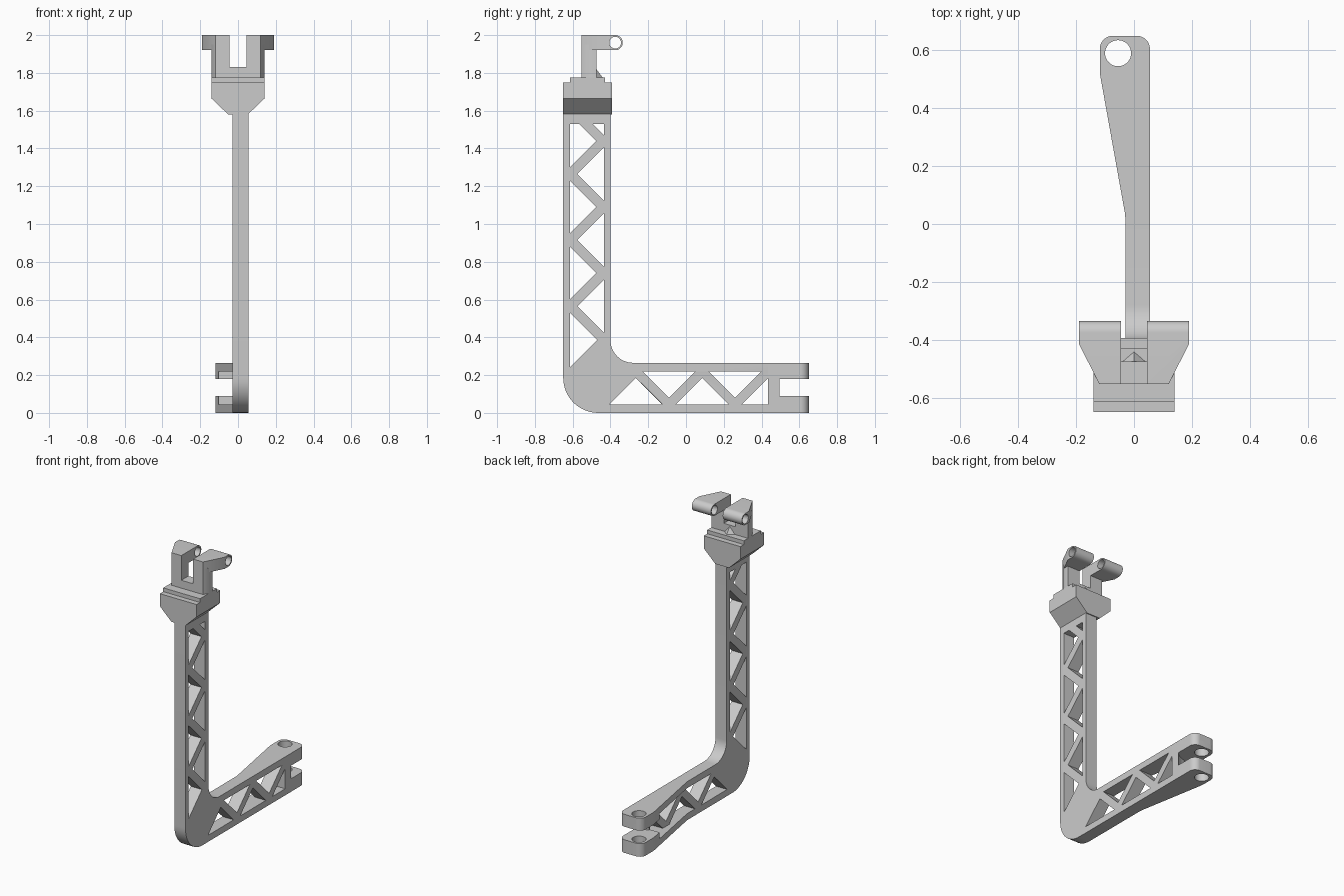
import bpy, bmesh, math
from mathutils import Vector

if "Cube" in bpy.data.objects:
    bpy.data.objects.remove(bpy.data.objects["Cube"], do_unlink=True)

grey = bpy.data.materials.new("plain grey")
grey.use_nodes = True
COLOUR = (0.6, 0.6, 0.6, 1)
grey.diffuse_color = COLOUR
grey.node_tree.nodes["Principled BSDF"].inputs["Base Color"].default_value = COLOUR


def outline(corners, steps=12):
    """Expand (a, b, radius) corners into a polygon with rounded corners."""
    pts, n = [], len(corners)
    for i, c in enumerate(corners):
        p = Vector((c[0], c[1], 0))
        r = c[2] if len(c) > 2 else 0
        if not r:
            pts.append(p)
            continue
        a, b = (Vector((*corners[j % n][:2], 0)) for j in (i - 1, i + 1))
        d, e = (a - p).normalized(), (b - p).normalized()
        half = d.angle(e) / 2
        centre = p + (d + e).normalized() * r / math.sin(half)
        reach = r / math.tan(half)
        v, w = (p + d * reach - centre).normalized(), (p + e * reach - centre).normalized()
        pts += [centre + v.slerp(w, k / steps).normalized() * r for k in range(steps + 1)]
    return pts


def circle(a, b, r, n=40):
    return [(a + r * math.cos(2 * math.pi * k / n), b + r * math.sin(2 * math.pi * k / n)) for k in range(n)]


def prisms(name, axis, shapes, lo, hi):
    """Extrude polygons along an axis, all in one object."""
    bm = bmesh.new()

    def place(p, h):
        return {"x": (h, p[0], p[1]), "y": (p[0], h, p[1]), "z": (p[0], p[1], h)}[axis]

    for shape in shapes:
        bottom = [bm.verts.new(place(p, lo)) for p in shape]
        top = [bm.verts.new(place(p, hi)) for p in shape]
        bm.faces.new(bottom)
        bm.faces.new(top)
        for i in range(len(shape)):
            j = (i + 1) % len(shape)
            bm.faces.new((bottom[i], bottom[j], top[j], top[i]))
    bmesh.ops.recalc_face_normals(bm, faces=bm.faces)
    mesh = bpy.data.meshes.new(name)
    bm.to_mesh(mesh)
    bm.free()
    mesh.materials.append(grey)
    ob = bpy.data.objects.new(name, mesh)
    bpy.context.collection.objects.link(ob)
    return ob


def apply_mods(ob):
    bpy.context.view_layer.update()
    deps = bpy.context.evaluated_depsgraph_get()
    mesh = bpy.data.meshes.new_from_object(ob.evaluated_get(deps))
    ob.modifiers.clear()
    ob.data = mesh


def combine(ob, other, operation):
    mod = ob.modifiers.new(operation, "BOOLEAN")
    mod.operation, mod.object, mod.solver = operation, other, "EXACT"
    apply_mods(ob)
    bpy.data.objects.remove(other, do_unlink=True)


def box(name, x0, x1, y0, y1, z0, z1):
    return prisms(name, "z", [[(x0, y0), (x1, y0), (x1, y1), (x0, y1)]], z0, z1)


# L-shaped frame
X0, X1, H = -0.03, 0.055, 0.265
frame = prisms("truss_frame", "x", [outline([
    (-0.65, 0, 0.185), (0.5, 0), (0.5, H), (-0.40, H, 0.12), (-0.40, 1.6), (-0.65, 1.6)])], X0, X1)

# Triangular windows of the upright
INNER, OUTER, APEX = -0.435, -0.615, 0.14
windows = []
for k in range(3):
    z = 1.265 - 0.35 * k
    windows.append([(INNER, z + APEX), (INNER, z - APEX), (INNER - APEX, z)])
    if k < 2:
        z -= 0.175
        windows.append([(OUTER, z + APEX), (OUTER, z - APEX), (OUTER + APEX, z)])
windows += [[(OUTER, 0.53), (OUTER, 0.24), (OUTER + 0.145, 0.385)],
            [(OUTER, 1.53), (OUTER, 1.3), (OUTER + APEX, 1.44), (-0.565, 1.53)],
            [(-0.495, 1.53), (INNER, 1.53), (INNER, 1.47)]]

# Triangular windows of the foot
LOW, HIGH = 0.045, 0.22
for k in range(2):
    y = -0.265 + 0.35 * k
    windows.append([(y - APEX, LOW), (y + APEX, LOW), (y, LOW + APEX)])
    y += 0.175
    windows.append([(y - APEX, HIGH), (y + APEX, HIGH), (y, HIGH - APEX)])
windows.append([(0.295, LOW), (0.435, LOW), (0.435, LOW + APEX)])
combine(frame, prisms("window_cutter", "x", windows, -0.2, 0.2), "DIFFERENCE")

# Flared chords and thicker lugs at the foot's end
flare = outline([(X1, 0), (X1, 0.65, 0.045), (-0.118, 0.65, 0.045), (-0.118, 0.52, 0.15), (X0, 0.03, 0.15), (X0, 0)])
for level, z0, z1, lug0, lug1 in (("lower", 0, LOW, 0, 0.09), ("upper", HIGH, H, 0.18, H)):
    combine(frame, prisms(level + "_chord", "z", [flare], z0, z1), "UNION")
    lug = prisms(level + "_lug", "z", [flare], lug0, lug1)
    combine(lug, box("lug_limit", -0.3, 0.3, 0.435, 0.8, -0.1, 0.4), "INTERSECT")
    combine(frame, lug, "UNION")

# Pivot hole and round clearance between the lugs
combine(frame, prisms("clearance_cutter", "z", [circle(-0.055, 0.59, 0.145, 64)], 0.09, 0.18), "DIFFERENCE")
combine(frame, prisms("pin_cutter", "z", [circle(-0.055, 0.59, 0.045)], -0.1, 0.4), "DIFFERENCE")

# Head block with sloped underside, and the step on it
head = prisms("head_block", "y", [[
    (-0.052, 1.58), (0.052, 1.58), (0.14, 1.664), (0.14, 1.75), (-0.14, 1.75), (-0.14, 1.664)]], -0.65, -0.393)
step = box("head_step", -0.14, 0.14, -0.613, -0.43, 1.74, 1.776)

# Fork: bridge, two posts and two arms with a pin eye
bridge = box("fork_bridge", -0.05, 0.05, -0.552, -0.475, 1.77, 1.83)
post = prisms("fork_posts", "z", [[
    (0.045, -0.552), (0.12, -0.552), (0.14, -0.515), (0.14, -0.475), (0.045, -0.475)]], 1.77, 1.95)
arm = prisms("fork_arms", "z", [[
    (0.045, -0.552), (0.12, -0.552), (0.19, -0.415), (0.19, -0.33), (0.045, -0.33)]], 1.9, 2.1)
side = outline([(-0.6, 1.92), (-0.335, 1.92, 0.0399), (-0.335, 2, 0.0399), (-0.6, 2)])
combine(arm, prisms("arm_side", "x", [side], 0, 0.3), "INTERSECT")
combine(arm, prisms("eye_cutter", "x", [circle(-0.375, 1.96, 0.031)], -0.1, 0.4), "DIFFERENCE")
for ob in (post, arm):
    ob.modifiers.new("mirror", "MIRROR")
    apply_mods(ob)

# Small gusset behind the fork: a pyramid leaning on the bridge
gusset = prisms("fork_gusset", "z", [[(-0.045, -0.476), (0.045, -0.476), (0, -0.437)]], 1.77, 1.82)
bm = bmesh.new()
bm.from_mesh(gusset.data)
bmesh.ops.pointmerge(bm, verts=[v for v in bm.verts if v.co.z > 1.8], merge_co=(0, -0.476, 1.822))
bm.to_mesh(gusset.data)
bm.free()

# Smooth the rounded faces, keep edges sharp
bpy.ops.object.select_all(action="DESELECT")
for ob in (frame, head, step, bridge, post, arm, gusset):
    ob.select_set(True)
bpy.context.view_layer.objects.active = frame
bpy.ops.object.shade_smooth_by_angle(angle=math.radians(30))
